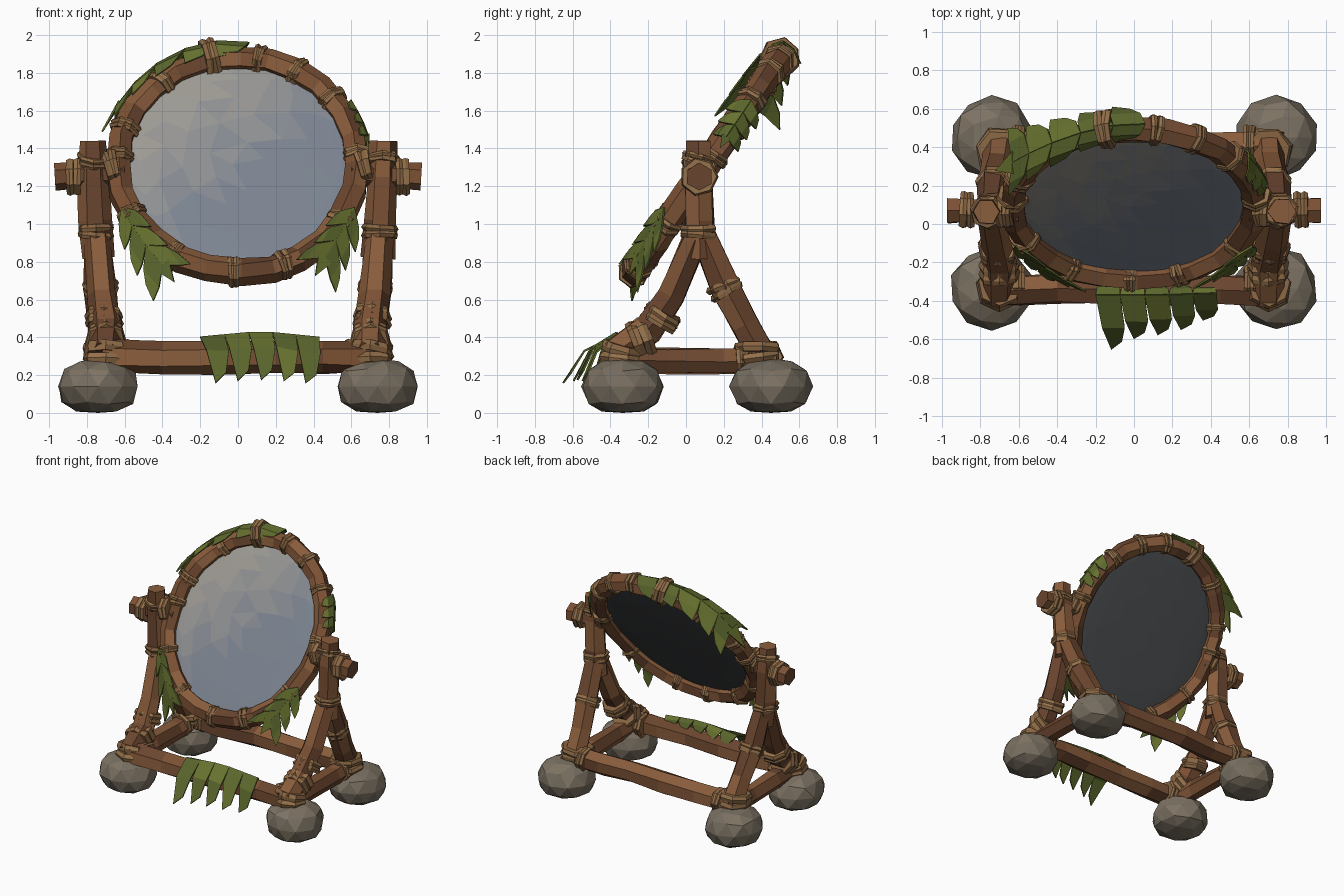
import bpy, bmesh, math, random
from mathutils import Vector as V

if "Cube" in bpy.data.objects:
    bpy.data.objects.remove(bpy.data.objects["Cube"])

random.seed(4)
R = random.uniform


def mat(name, r, g, b):
    m = bpy.data.materials.new(name)
    m.diffuse_color = (r, g, b, 1)
    m.use_nodes = True
    m.node_tree.nodes["Principled BSDF"].inputs["Base Color"].default_value = m.diffuse_color
    return m


WOOD = [mat("wood_mid", .2, .082, .034), mat("wood_light", .25, .108, .045), mat("wood_dark", .145, .06, .028)]
ROPE = [mat("rope", .3, .165, .07), mat("rope_dark", .24, .125, .052)]
LEAF = [mat("leaf", .135, .165, .028), mat("leaf_dark", .1, .13, .025)]
STONE = [mat("stone", .205, .17, .125), mat("stone_dark", .175, .148, .112)]
# Glass shades run from cool grey-blue to warm beige, the last is the dark back
GLASS = [mat(f"glass_{i}", .2 + .035 * i, .23 + .024 * i, .28 + .004 * i) for i in range(5)]
GLASS.append(mat("glass_back", .07, .075, .08))


def make(name, verts, faces, mats, pick=None):
    me = bpy.data.meshes.new(name)
    me.from_pydata([tuple(v) for v in verts], [], faces)
    for m in mats:
        me.materials.append(m)
    bm = bmesh.new()
    bm.from_mesh(me)
    bmesh.ops.recalc_face_normals(bm, faces=bm.faces)
    for f in bm.faces:
        f.material_index = pick(f) if pick else random.randrange(len(mats))
    bm.to_mesh(me)
    bm.free()
    ob = bpy.data.objects.new(name, me)
    bpy.context.collection.objects.link(ob)
    return ob


def tube(pts, rad, sides=6, closed=False, ref=None, jit=.1, base=0):
    """Faceted log through pts; returns verts and faces"""
    pts = [V(p) for p in pts]
    n = len(pts)
    d = pts[-1] - pts[0]
    ref = ref or (V((0, 0, 1)) if abs(d.x) > .7 * d.length else V((1, 0, 0)))
    vs, fs = [], []
    for i, p in enumerate(pts):
        a, b = (pts[i - 1], pts[(i + 1) % n]) if closed else (pts[max(i - 1, 0)], pts[min(i + 1, n - 1)])
        t = (b - a).normalized()
        e1 = t.cross(ref).normalized()
        e2 = t.cross(e1)
        r = rad[i] if isinstance(rad, (list, tuple)) else rad
        for k in range(sides):
            q = 2 * math.pi * (k + .5) / sides
            vs.append(p + (e1 * math.cos(q) + e2 * math.sin(q)) * r * R(1 - jit, 1 + jit))
    for i in range(n if closed else n - 1):
        j = (i + 1) % n
        for k in range(sides):
            l = (k + 1) % sides
            fs.append([base + x for x in (i * sides + k, i * sides + l, j * sides + l, j * sides + k)])
    if not closed:
        fs += [[base + k for k in range(sides)], [base + (n - 1) * sides + k for k in range(sides)]]
    return vs, fs


def log(name, pts, rad, **kw):
    return make(name, *tube(pts, rad, **kw), WOOD)


def lash(name, c, axis, r, w=.035, loops=2, tilt=.13):
    """Rope binding made of a few slightly crooked hoops"""
    c, axis = V(c), V(axis).normalized()
    vs, fs = [], []
    for i in range(loops):
        a = (axis + V((R(-tilt, tilt), R(-tilt, tilt), R(-tilt, tilt)))).normalized()
        p = c + axis * w * (i - (loops - 1) / 2)
        v, f = tube([p - a * w * .55, p, p + a * w * .55], [r * .93, r * 1.02, r * .93],
                    sides=7, jit=.04, base=len(vs))
        vs += v
        fs += f
    return make(name, vs, fs, ROPE)


def leaf(name, spine, across, n, l0, l1, drop, sides=((1, 1), (-1, 1)), sweep=.5, tip=True):
    """Palm leaf: lobes on each side of a spine, bent along drop"""
    spine, drop, side = [V(p) for p in spine], V(drop), V(across)

    def at(t):
        s = t * (len(spine) - 1)
        i = min(int(s), len(spine) - 2)
        return spine[i].lerp(spine[i + 1], s - i)
    vs, fs = [], []
    for i in range(n):
        a, b = at(i / n), at((i + 1) / n)
        t = (b - a).normalized()
        length = l0 + (l1 - l0) * i / max(n - 1, 1)
        for s, k in sides:
            d = (side * s + t * sweep) * length * k * R(.88, 1.12)
            o = len(vs)
            vs += [a, b, b + d * .6 + drop * .3 * k, a + d * .6 + drop * .35 * k + t * .01,
                   a.lerp(b, .8) + d + drop * k, a.lerp(b, .3) + d * .85 + drop * .8 * k]
            fs += [[o, o + 1, o + 2, o + 3], [o + 3, o + 2, o + 4, o + 5]]
    if tip:
        t = (at(1) - at(1 - 1 / n)).normalized()
        o, w = len(vs), side * l1 * .35
        vs += [at(1) - w, at(1) + w, at(1) + t * l1 * .8 + drop * .5]
        fs.append([o, o + 1, o + 2])
    ob = make(name, vs, fs, LEAF)
    m = ob.modifiers.new("thickness", "SOLIDIFY")
    m.thickness, m.offset = .01, 0
    return ob


# Tilted mirror plane
C, U, W = V((0, .11, 1.31)), V((1, 0, 0)), V((0, .564, .826))
N = U.cross(W)


def P(deg, k=1, h=0):
    a = math.radians(deg)
    return C + U * .635 * k * math.cos(a) + W * .685 * k * math.sin(a) + N * h


def T(deg):
    return (P(deg + 1) - P(deg - 1)).normalized()


# Mirror frame and its bindings
log("mirror_frame", [P(i * 15 + R(-2, 2), R(.99, 1.01)) for i in range(24)], .071, closed=True, ref=N)
for i, a in enumerate((80, 60, 38, 5, -32, -68, -92, -122, 208, 176, 160, 130)):
    lash(f"frame_binding_{i}", P(a), T(a), .084, w=.028)
lash("frame_top_binding", P(103, 1.03), T(103), .108, w=.04)

# Mirror glass: thin faceted lens
bm = bmesh.new()
bmesh.ops.create_icosphere(bm, subdivisions=3, radius=1)
gv = []
for v in bm.verts:
    q = v.co + V((R(-.05, .05), R(-.05, .05), 0)) * abs(v.co.z)
    gv.append(C + U * q.x * .6 + W * q.y * .65 + N * q.z * .022)
gf = [[v.index for v in f.verts] for f in bm.faces]
bm.free()


def glass_pick(f):
    if f.normal.dot(N) < 0:
        return 5
    c = f.calc_center_median() - C
    s = c.dot(W) - c.x + R(-.12, .12)
    return max(0, min(4, int((s + .3) * 4.5)))


make("mirror_glass", gv, gf, GLASS, glass_pick)

# Side stands, mirrored left and right
for s, sd in ((-1, "left"), (1, "right")):
    log(f"{sd}_post", [(s * .77, .065, 1.44), (s * .765, .065, 1.25), (s * .755, .07, 1.02), (s * .74, .075, .82)],
        [.072, .08, .085, .09])
    log(f"{sd}_front_leg", [(s * .745, .05, .92), (s * .72, -.075, .62), (s * .70, -.2, .44), (s * .70, -.39, .31)],
        [.075, .08, .09, .08])
    log(f"{sd}_back_leg", [(s * .745, .1, .92), (s * .73, .21, .66), (s * .71, .31, .47), (s * .70, .42, .27)],
        [.075, .085, .08, .085])
    log(f"{sd}_side_bar", [(s * .70, -.4, .28), (s * .70, -.1, .275), (s * .70, .2, .27), (s * .70, .48, .28)], .075)
    log(f"{sd}_axle", [(s * .6, .07, 1.26), (s * .8, .07, 1.26), (s * .97, .07, 1.25)], [.06, .065, .075], jit=.06)
    lash(f"{sd}_axle_collar", (s * .87, .07, 1.25), (1, 0, 0), .1, w=.035, tilt=.06)
    lash(f"{sd}_axle_inner_binding", (s * .67, .07, 1.3), (1, 0, .3), .095, w=.035)
    lash(f"{sd}_post_binding", (s * .752, .07, .96), (0, 0, 1), .098)
    lash(f"{sd}_post_top_binding", (s * .765, .065, 1.34), (0, s * .3, 1), .09, w=.025)
    lash(f"{sd}_front_leg_binding", (s * .71, -.13, .50), (0, .45, .9), .105, w=.04)
    lash(f"{sd}_front_foot_binding", (s * .70, -.24, .39), (0, .9, .4), .11, w=.05)
    lash(f"{sd}_front_corner_binding", (s * .70, -.33, .31), (0, .15, 1), .12, w=.05)
    lash(f"{sd}_back_leg_binding", (s * .727, .21, .66), (0, -.5, .85), .097)
    lash(f"{sd}_back_corner_binding", (s * .70, .38, .32), (0, -.1, 1), .125, w=.045)
    lash(f"{sd}_side_bar_binding", (s * .70, .3, .28), (0, 1, 0), .09)
    for y, fb in ((-.335, "front"), (.45, "back")):
        lash(f"{sd}_{fb}_bar_binding", (s * .6, y * .93, .295), (1, 0, 0), .097, w=.03)
        # Foot stone
        bm = bmesh.new()
        bmesh.ops.create_icosphere(bm, subdivisions=2, radius=1)
        sv = []
        for v in bm.verts:
            q = v.co * R(.96, 1.03)
            z = math.copysign(abs(v.co.z) ** .75, v.co.z)
            sv.append((s * .74 + q.x * .217, y + q.y * .217, max(0, .14 + .15 * z)))
        sf = [[v.index for v in f.verts] for f in bm.faces]
        bm.free()
        make(f"{sd}_{fb}_foot_stone", sv, sf, STONE)

# Long bars joining the two stands
for y, fb in ((-.345, "front"), (.41, "back")):
    log(f"{fb}_bar", [(x, y + R(-.01, .01), .295 + R(-.008, .008)) for x in (-.72, -.4, -.1, .2, .45, .72)], .085)

# Leaves
leaf("front_bar_leaf", [(.43, -.36, .4), (.12, -.37, .43), (-.2, -.37, .4)], (0, -1, 0), 5, .15, .27,
     (0, 0, -.25), sides=((1, 1), (-1, .25)), sweep=-.2, tip=False)
leaf("top_leaf", [(.06, .52, 1.96), (-.15, .51, 1.97), (-.36, .45, 1.9), (-.52, .38, 1.78), (-.63, .32, 1.64)],
     (0, -.98, .2), 5, .09, .17, (-.02, 0, -.1), sweep=.2)
leaf("right_leaf", [P(a, 1.12) for a in (33, 23, 14)], N, 3, .09, .08, (-.05, 0, -.02), sweep=.4)
for nm, angs, sg in (("lower_left_leaf", (205, 220, 237), 1), ("lower_right_leaf", (-25, -38, -51), -1)):
    sp = [P(a, k, h) for a, k, h in zip(angs, (1.07, 1.09, 1.15), (.06, .05, .03))]
    ax = ((sp[2] - sp[0]).cross(N).normalized() - N * sg * .7).normalized()
    leaf(nm, sp, ax, 3, .1, .13, (0, 0, -.03), sweep=.8)
